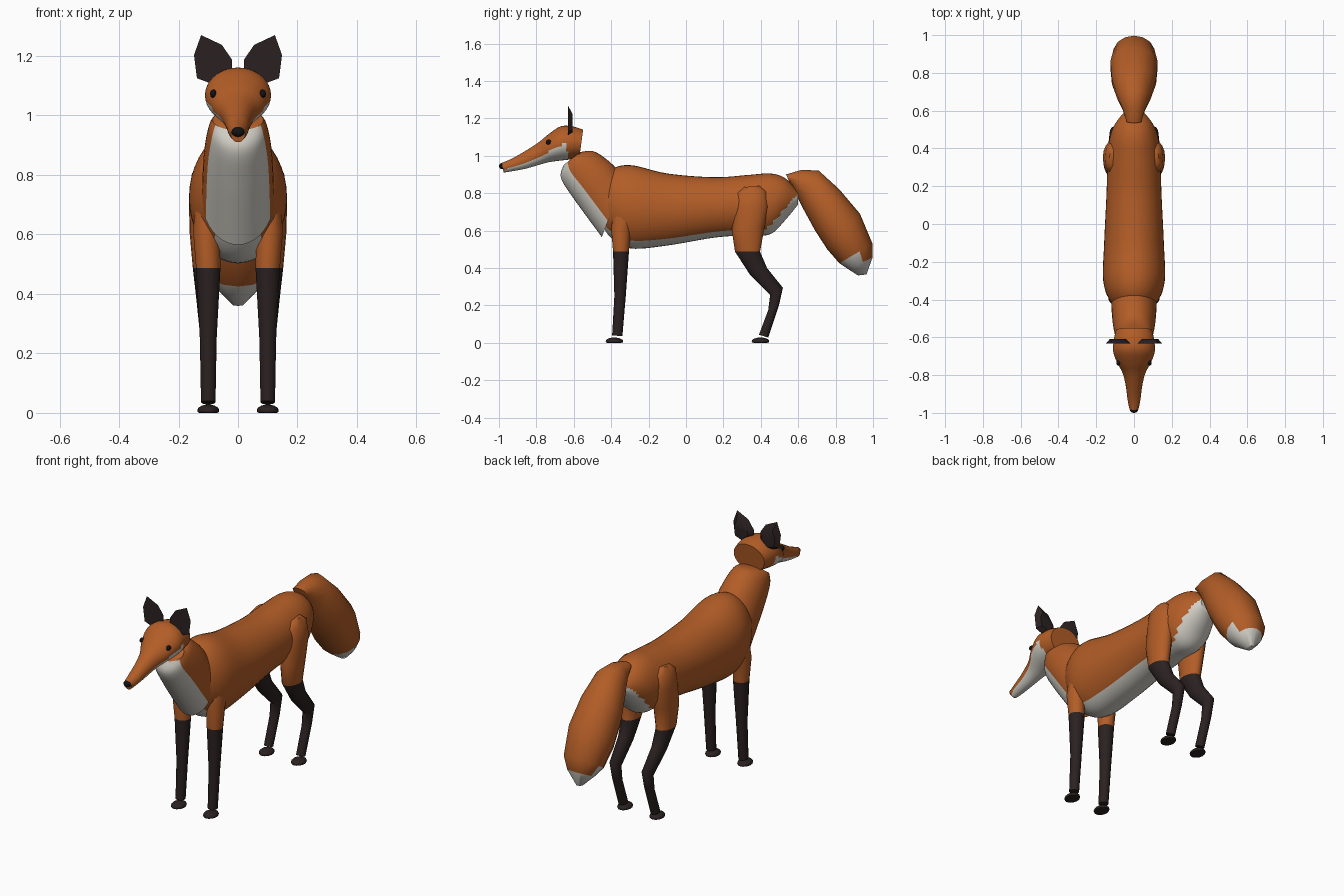
import bpy, bmesh, math
from mathutils import Matrix

if "Cube" in bpy.data.objects:
    bpy.data.objects.remove(bpy.data.objects["Cube"])


def material(name, rgb):
    m = bpy.data.materials.new(name)
    m.use_nodes = True
    m.diffuse_color = (*rgb, 1)
    bsdf = m.node_tree.nodes["Principled BSDF"]
    bsdf.inputs["Base Color"].default_value = (*rgb, 1)
    bsdf.inputs["Roughness"].default_value = 0.8
    return m


ORANGE, WHITE, DARK, BLACK = range(4)
MATS = [material("orange fur", (0.45, 0.11, 0.02)),
        material("white fur", (0.64, 0.62, 0.56)),
        material("dark brown fur", (0.024, 0.015, 0.015)),
        material("black", (0.006, 0.006, 0.007))]


def finish(name, bm, angle=45):
    bmesh.ops.recalc_face_normals(bm, faces=bm.faces)
    me = bpy.data.meshes.new(name)
    bm.to_mesh(me)
    bm.free()
    for m in MATS:
        me.materials.append(m)
    ob = bpy.data.objects.new(name, me)
    bpy.context.collection.objects.link(ob)
    bpy.ops.object.select_all(action='DESELECT')
    ob.select_set(True)
    bpy.context.view_layer.objects.active = ob
    bpy.ops.object.shade_smooth_by_angle(angle=math.radians(angle))
    return ob


def refine(rows, n):
    """Smooth curve through the cross-sections."""
    out = []
    for i in range(len(rows) - 1):
        a, b, c, d = (rows[max(0, min(len(rows) - 1, i + k))] for k in (-1, 0, 1, 2))
        for k in range(n):
            t = k / n
            out.append([0.5 * (2 * q + (r - p) * t + (2 * p - 5 * q + 4 * r - s) * t * t
                               + (3 * q - p - 3 * r + s) * t ** 3)
                        for p, q, r, s in zip(a, b, c, d)])
    return out + [rows[-1]]


def loft(name, rows, sides, color, smooth=1, side=1, angle=45):
    """Rows: top y, top z, bottom y, bottom z, half width, centre x.
    color(y, z, under) picks the material; under is 1 at the underside, -1 on top."""
    bm = bmesh.new()
    rings = []
    for ty, tz, by, bz, w, x in refine([(*r, 0)[:6] for r in rows], smooth):
        ring = []
        for j in range(sides):
            a = math.tau * j / sides
            u = (1 + math.cos(a)) / 2
            ring.append(bm.verts.new((side * x + w * math.sin(a),
                                      ty + (by - ty) * u, tz + (bz - tz) * u)))
        rings.append(ring)
    for r0, r1 in zip(rings, rings[1:]):
        for j in range(sides):
            k = (j + 1) % sides
            f = bm.faces.new((r0[j], r0[k], r1[k], r1[j]))
            c = f.calc_center_median()
            f.material_index = color(c.y, c.z, math.cos(math.tau * (j + 0.5) / sides))
    for ring in (rings[0], rings[-1]):
        f = bm.faces.new(ring)
        c = f.calc_center_median()
        f.material_index = color(c.y, c.z, 0)
    return finish(name, bm, angle)


def ball(name, loc, size, mat, floor=None):
    bm = bmesh.new()
    bmesh.ops.create_uvsphere(bm, u_segments=16, v_segments=10, radius=1,
                              matrix=Matrix.LocRotScale(loc, None, size))
    for v in bm.verts:
        if floor is not None:
            v.co.z = max(v.co.z, floor)
    for f in bm.faces:
        f.material_index = mat
    return finish(name, bm)


# Torso, with pale belly and rump
def torso_color(y, z, under):
    rump = y > 0.44 and z < 0.63 + (y - 0.45) * 1.1
    return WHITE if under > 0.78 or rump else ORANGE


loft("torso", [
    (-.46, .84, -.46, .66, .07), (-.41, .92, -.41, .57, .125), (-.30, .95, -.30, .505, .163),
    (-.10, .905, -.10, .52, .158), (.15, .885, .15, .562, .146), (.33, .897, .33, .575, .14),
    (.45, .905, .45, .58, .13), (.53, .88, .53, .655, .10), (.60, .81, .60, .74, .045),
], 40, torso_color, 6)

# Neck, with pale chest
loft("neck", [
    (-.565, 1.02, -.655, .95, .085), (-.49, 1.022, -.668, .88, .10),
    (-.40, .96, -.60, .77, .115), (-.33, .88, -.45, .565, .122),
], 40, lambda y, z, under: WHITE if under > 0.5 else ORANGE, 8)


# Head and muzzle, with pale cheeks and jaw
def head_color(y, z, under):
    line = 0.935 + (y + 0.94) * 0.34 if y < -0.8 else 0.982 + (y + 0.8) * 0.58
    return WHITE if -0.97 < y < -0.635 and z < line else ORANGE


loft("head", [
    (-.55, 1.14, -.57, .99, .095), (-.61, 1.157, -.62, .98, .107), (-.67, 1.157, -.68, .973, .11),
    (-.735, 1.115, -.735, .965, .089), (-.79, 1.07, -.79, .95, .06), (-.86, 1.025, -.86, .93, .043),
    (-.93, .985, -.93, .917, .034), (-.985, .962, -.975, .91, .024),
], 36, head_color, 5)
ball("nose", (0, -.982, .945), (.022, .018, .017), BLACK)

# Bushy tail with a pale tip
loft("tail", [
    (.535, .90, .55, .865, .04), (.62, .925, .59, .79, .06), (.71, .92, .63, .71, .09),
    (.82, .82, .69, .60, .12), (.93, .69, .755, .50, .128), (.997, .53, .82, .425, .11),
    (.997, .455, .865, .395, .075), (.965, .365, .92, .36, .018),
], 14, lambda y, z, under: WHITE if z < 0.455 else ORANGE, angle=60)


def leg_color(y, z, under):
    return DARK if z < 0.487 else ORANGE


FRONT_LEG = [
    (-.39, .70, -.27, .70, .035, .11), (-.40, .61, -.295, .61, .046, .106),
    (-.39, .487, -.305, .487, .042, .10), (-.383, .25, -.322, .25, .029, .10),
    (-.395, .04, -.34, .035, .025, .10)]
HIND_LEG = [
    (.31, .832, .39, .84, .02, .11), (.27, .80, .43, .81, .043, .112),
    (.26, .72, .443, .73, .054, .111), (.245, .60, .42, .62, .053, .11),
    (.262, .487, .396, .487, .045, .107), (.342, .364, .433, .40, .036, .104),
    (.45, .257, .518, .294, .029, .10), (.44, .176, .497, .20, .026, .10),
    (.39, .043, .44, .028, .024, .10)]
EAR = [(.124, 1.27), (.148, 1.203), (.138, 1.125), (.077, 1.102),
       (.02, 1.153), (.02, 1.187), (.054, 1.237)]

for label, s in (("left", 1), ("right", -1)):
    # Legs and feet
    loft(label + "_front_leg", FRONT_LEG, 14, leg_color, side=s)
    loft(label + "_hind_leg", HIND_LEG, 16, leg_color, side=s, angle=50)
    for part, y in (("front", -.383), ("hind", .398)):
        ball(f"{label}_{part}_foot", (s * .10, y, .008), (.037, .047, .02), DARK, floor=0)

    # Eyes
    ball(label + "_eye", (s * .083, -.735, 1.073), (.011, .014, .014), BLACK)

    # Ears: flat front with a domed back
    bm = bmesh.new()
    rim = [bm.verts.new((s * x, -.632, z)) for x, z in EAR]
    mid = [bm.verts.new((s * (.088 + (x - .088) * .65), -.608, 1.16 + (z - 1.16) * .6))
           for x, z in EAR]
    bm.faces.new(rim)
    bm.faces.new(mid)
    for i in range(len(rim)):
        k = (i + 1) % len(rim)
        bm.faces.new((rim[i], rim[k], mid[k], mid[i]))
    for f in bm.faces:
        f.material_index = DARK
    finish(label + "_ear", bm, 40)
